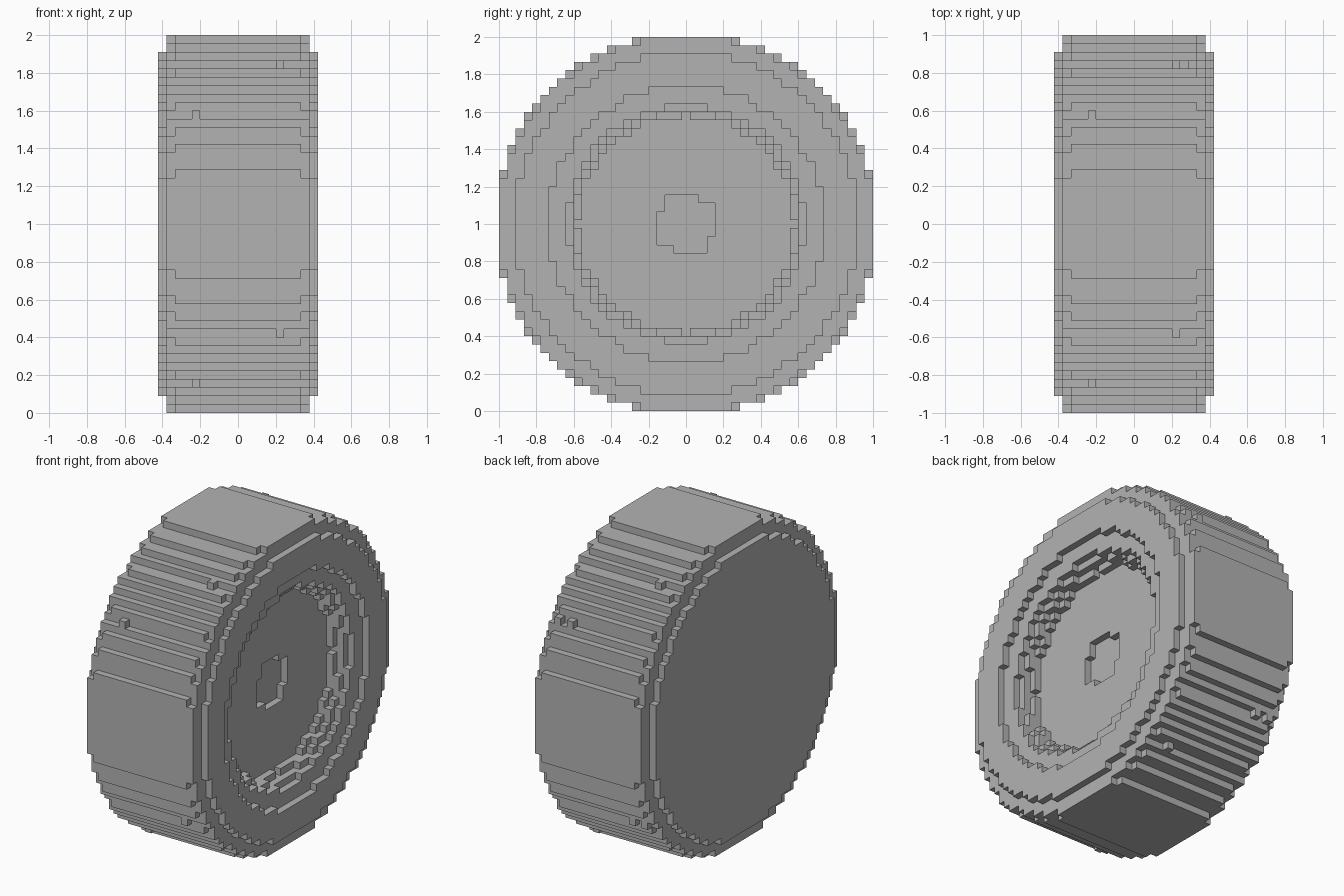
import bpy
import bmesh
from mathutils import Vector

cube = bpy.data.objects.get("Cube")
if cube:
    bpy.data.objects.remove(cube, do_unlink=True)

STEP = 2 / 45           # edge of one block
HALF_WIDTH = 9          # layers either side of the centre layer
REACH = 23              # blocks searched either side of the axle

# Squared outer radius, in blocks, by distance from the centre layer
TREAD, SHOULDER, SIDEWALL = 526, 514, 430
# Squared radius of each stepped recess on the open side, by layer
RECESS = {9: 276, 8: 202, 7: 182, 6: 169}
WHEEL_LIMIT = 202


def in_axle_hole(y, z):
    """Seven-block square with pinwheel-cut corners."""
    if max(abs(y), abs(z)) > 3:
        return False
    # Same-sign corners are wide and low, the others tall and narrow
    if y * z > 0:
        return not (abs(z) == 3 and abs(y) >= 2)
    return not (abs(y) == 3 and abs(z) >= 2)


def is_stud(x, y, z):
    """Single blocks standing on the tread, alternating around it."""
    if sorted((abs(y), abs(z))) != [13, 19]:
        return False
    side = 1 if (abs(z) > abs(y)) == (y * z < 0) else -1
    if y > 0 and abs(y) > abs(z):
        return x * side in (5, 7)
    return x * side == 5


def solid(x, y, z):
    r2 = y * y + z * z
    if abs(x) > HALF_WIDTH:
        return False
    outer = {9: SIDEWALL, 8: SHOULDER}.get(abs(x), TREAD)
    if r2 > outer:
        return is_stud(x, y, z)
    if x in RECESS and r2 <= RECESS[x]:
        return False
    return not (x == 5 and in_axle_hole(y, z))


def add_face(bm, corners, cell, axis, sign):
    """Add the square on one side of a block, reusing shared corners."""
    u, v = (axis + 1) % 3, (axis + 2) % 3
    ring = []
    for a, b in ((-1, -1), (1, -1), (1, 1), (-1, 1)):
        p = [2 * c for c in cell]
        p[axis] += sign
        p[u] += a
        p[v] += b
        key = tuple(p)
        if key not in corners:
            corners[key] = bm.verts.new(Vector(key) * STEP / 2 + Vector((0, 0, 1)))
        ring.append(corners[key])
    bm.faces.new(ring if sign > 0 else ring[::-1])


# Collect only the exposed block sides for the tyre and the wheel disc
parts = {name: (bmesh.new(), {}) for name in ("tyre", "wheel_disc")}
span = range(-REACH, REACH + 1)
for x in range(-HALF_WIDTH, HALF_WIDTH + 1):
    for y in span:
        for z in span:
            if not solid(x, y, z):
                continue
            name = "wheel_disc" if y * y + z * z <= WHEEL_LIMIT else "tyre"
            for axis in range(3):
                for sign in (-1, 1):
                    beside = [x, y, z]
                    beside[axis] += sign
                    if not solid(*beside):
                        add_face(*parts[name], (x, y, z), axis, sign)

# One plain grey for everything
grey = bpy.data.materials.new("plain_grey")
grey.use_nodes = True
colour = (0.45, 0.45, 0.45, 1)
grey.diffuse_color = colour
grey.node_tree.nodes["Principled BSDF"].inputs["Base Color"].default_value = colour

for name, (bm, _) in parts.items():
    mesh = bpy.data.meshes.new(name)
    bm.to_mesh(mesh)
    bm.free()
    mesh.materials.append(grey)
    bpy.context.collection.objects.link(bpy.data.objects.new(name, mesh))
